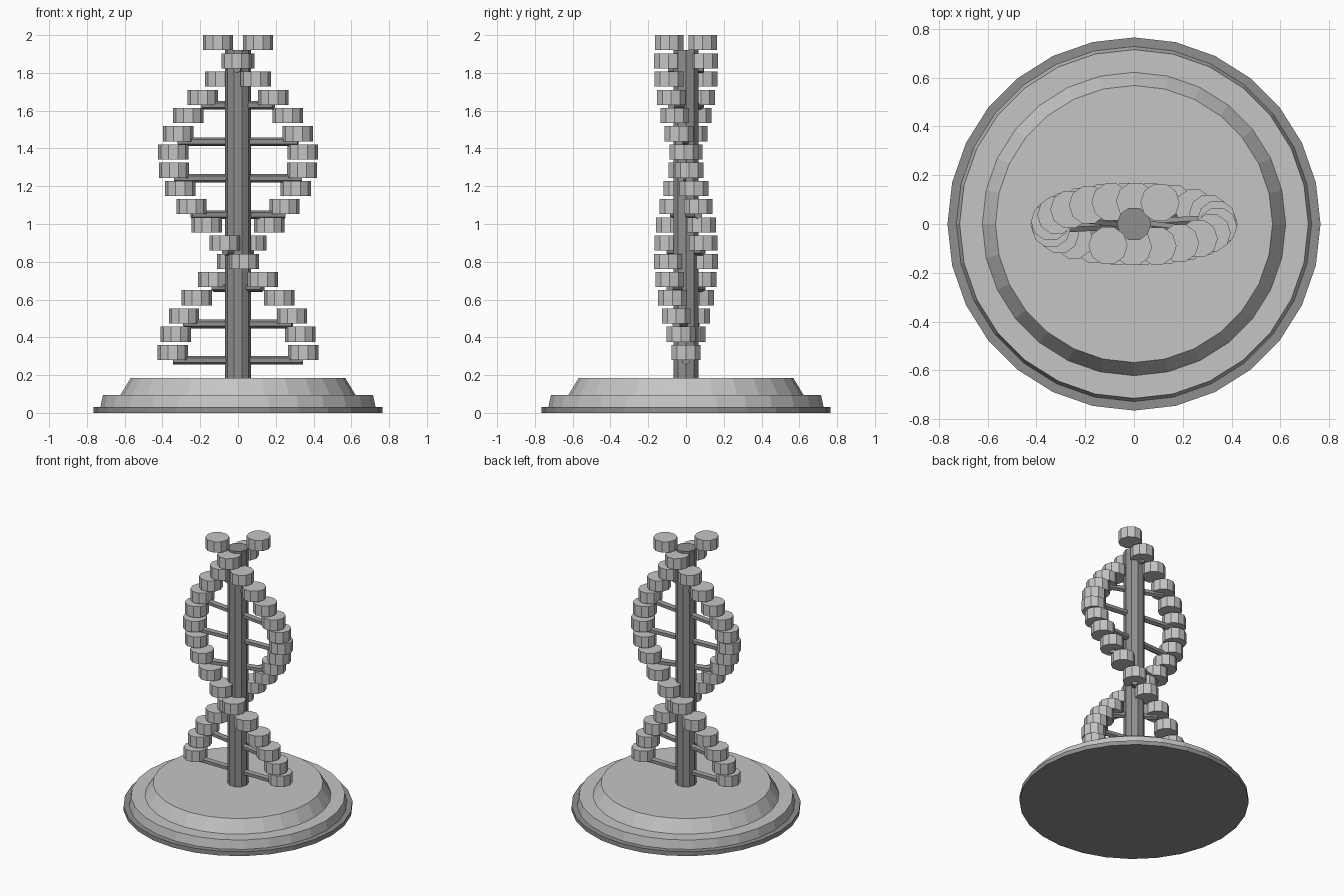
import bpy, bmesh, math
from mathutils import Vector

if "Cube" in bpy.data.objects:
    bpy.data.objects.remove(bpy.data.objects["Cube"])


def material(name, r, g, b):
    m = bpy.data.materials.new(name)
    m.diffuse_color = (r, g, b, 1)
    m.use_nodes = True
    m.node_tree.nodes["Principled BSDF"].inputs["Base Color"].default_value = m.diffuse_color
    return m


LIGHT = material("light grey", 0.55, 0.56, 0.55)
DARK = material("dark grey", 0.27, 0.28, 0.27)


def add_object(name, bm, mats):
    bmesh.ops.recalc_face_normals(bm, faces=bm.faces)
    mesh = bpy.data.meshes.new(name)
    bm.to_mesh(mesh)
    bm.free()
    for m in mats:
        mesh.materials.append(m)
    ob = bpy.data.objects.new(name, mesh)
    bpy.context.collection.objects.link(ob)
    return ob


def ring(bm, r, z, n, x=0.0, y=0.0):
    return [bm.verts.new((x + r * math.cos(2 * math.pi * k / n),
                          y + r * math.sin(2 * math.pi * k / n), z)) for k in range(n)]


def lathe(bm, profile, n, x=0.0, y=0.0):
    """Closed solid from (radius, height) points."""
    rings = [ring(bm, r, z, n, x, y) for r, z in profile]
    for a, b in zip(rings, rings[1:]):
        for k in range(n):
            j = (k + 1) % n
            bm.faces.new((a[k], a[j], b[j], b[k]))
    bm.faces.new(rings[0][::-1])
    bm.faces.new(rings[-1])


# Stepped round base with a dark bottom rim
bm = bmesh.new()
lathe(bm, [(0.765, 0), (0.765, 0.032), (0.728, 0.032), (0.715, 0.095),
           (0.622, 0.095), (0.568, 0.185)], 28)
for f in bm.faces:
    f.material_index = 1 if f.calc_center_median().z < 0.04 else 0
add_object("base", bm, [LIGHT, DARK])

# Central pole
bm = bmesh.new()
lathe(bm, [(0.07, 0.17), (0.07, 1.92)], 10)
add_object("pole", bm, [DARK])

# Two flattened helical strands of short drum beads
COUNT, TURN = 18, math.radians(288)
RX, RY, BEAD_R, BEAD_H = 0.345, 0.093, 0.08, 0.08


def strand_point(i, phase):
    a = TURN * i / (COUNT - 1) + phase
    z = 0.32 + (1.96 - 0.32) * i / (COUNT - 1)
    return Vector((RX * math.cos(a), -RY * math.sin(a), z))


for name, phase in (("strand_a", 0), ("strand_b", math.pi)):
    bm = bmesh.new()
    for i in range(COUNT):
        p = strand_point(i, phase)
        lathe(bm, [(BEAD_R, p.z - BEAD_H / 2), (BEAD_R, p.z + BEAD_H / 2)], 10, p.x, p.y)
    add_object(name, bm, [LIGHT])

# Rungs joining the strands under every second bead pair
bm = bmesh.new()
drop = Vector((0, 0, -0.042))
for i in range(0, COUNT, 2):
    a, b = strand_point(i, 0) + drop, strand_point(i, math.pi) + drop
    d = b - a
    rot = d.to_track_quat('Z', 'Y').to_matrix().to_4x4()
    rot.translation = (a + b) / 2
    bmesh.ops.create_cone(bm, cap_ends=True, segments=6, radius1=0.023, radius2=0.023,
                          depth=d.length, matrix=rot)
add_object("rungs", bm, [DARK])
